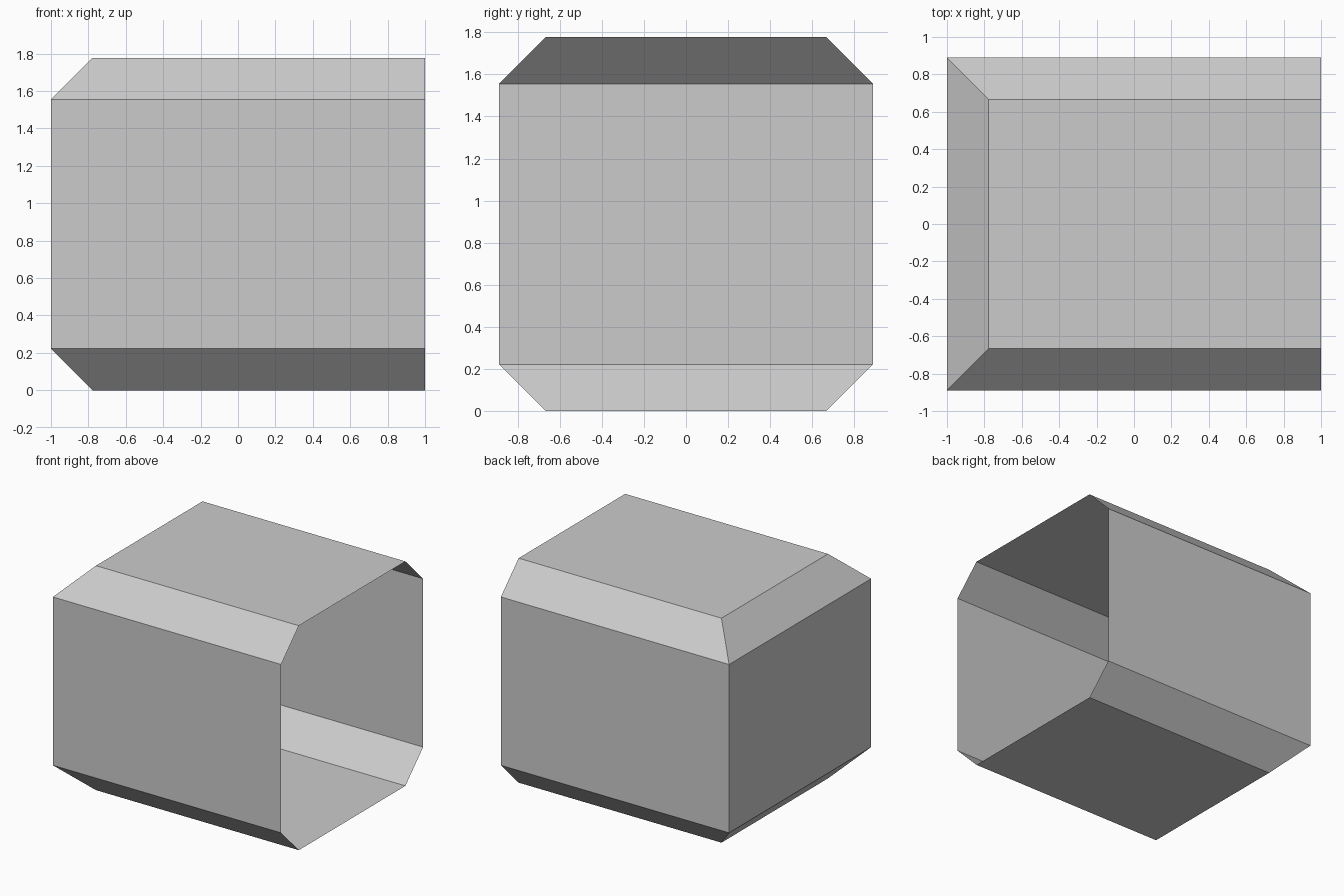
import bpy, bmesh

if "Cube" in bpy.data.objects:
    bpy.data.objects.remove(bpy.data.objects["Cube"])

LENGTH, WIDTH, HEIGHT, CHAMFER = 2.0, 16 / 9, 16 / 9, 2 / 9

bm = bmesh.new()


def open_ring(z, inset):
    """U-shaped row of corners, open towards +x."""
    right, left = LENGTH / 2, -LENGTH / 2 + inset
    y = WIDTH / 2 - inset
    return [bm.verts.new((px, py, z)) for px, py in
            ((right, -y), (left, -y), (left, y), (right, y))]


# Bottom edge, lower and upper wall edges, top edge
rings = [open_ring(0, CHAMFER), open_ring(CHAMFER, 0),
         open_ring(HEIGHT - CHAMFER, 0), open_ring(HEIGHT, CHAMFER)]

# Chamfers and walls on three sides, leaving the +x end open
for low, high in zip(rings, rings[1:]):
    for i in range(3):
        bm.faces.new((low[i], high[i], high[i + 1], low[i + 1]))

# Floor and roof
bm.faces.new(rings[0])
bm.faces.new(rings[-1])

bmesh.ops.recalc_face_normals(bm, faces=bm.faces)
roof = max(bm.faces, key=lambda f: f.calc_center_median().z)
if roof.normal.z < 0:
    bmesh.ops.reverse_faces(bm, faces=bm.faces)

mesh = bpy.data.meshes.new("open_shell")
bm.to_mesh(mesh)
bm.free()
shell = bpy.data.objects.new("open_shell", mesh)
bpy.context.collection.objects.link(shell)
